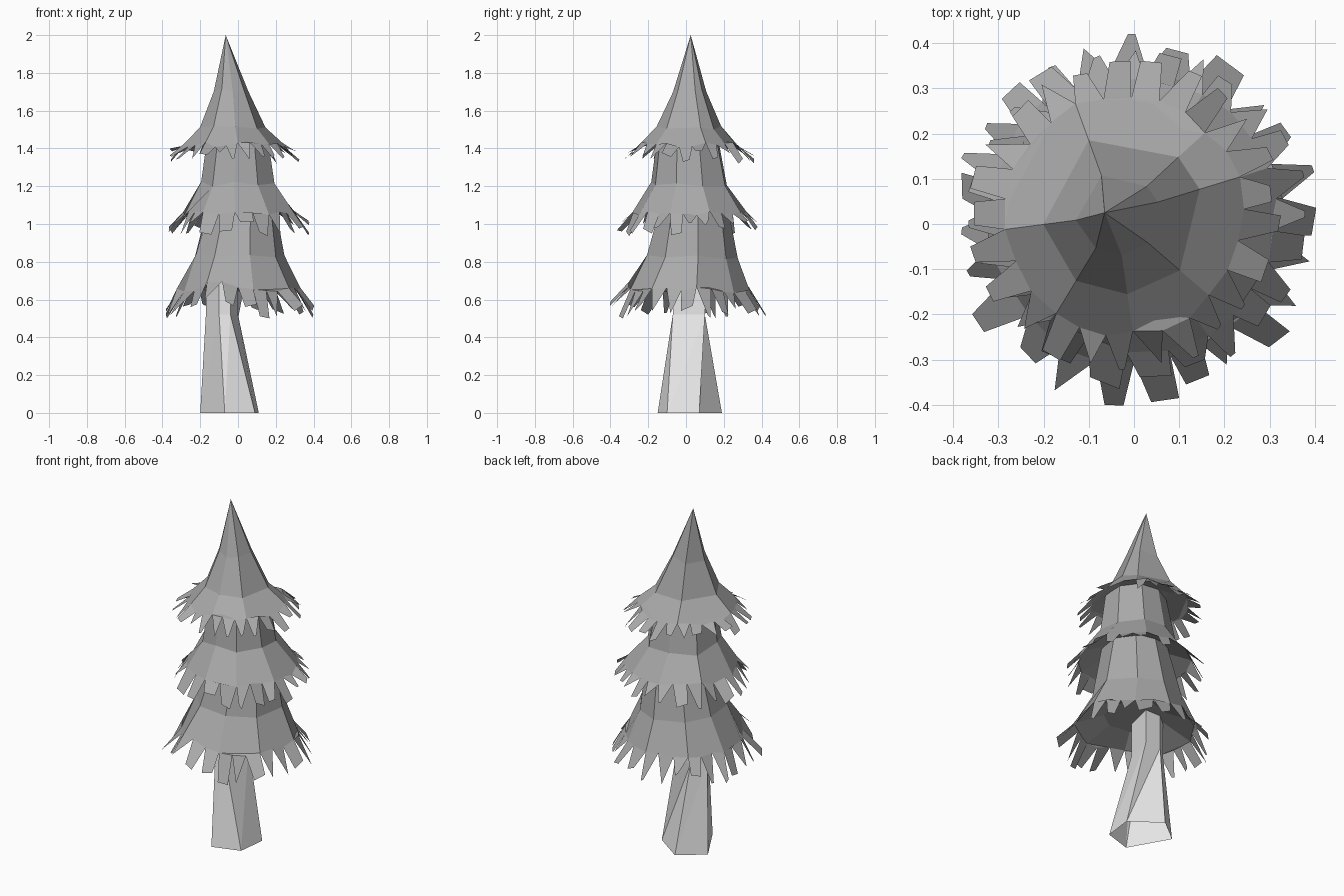
import bpy, bmesh, random
from math import sin, cos, pi, exp, radians
from mathutils import Vector

random.seed(11)
if "Cube" in bpy.data.objects:
    bpy.data.objects.remove(bpy.data.objects["Cube"])


def material(name, value):
    mat = bpy.data.materials.new(name)
    mat.use_nodes = True
    colour = (value, value, value, 1)
    mat.diffuse_color = colour
    mat.node_tree.nodes["Principled BSDF"].inputs["Base Color"].default_value = colour
    return mat


foliage = material("foliage grey", 0.4)
bark = material("bark pale grey", 0.8)


def finish(name, bm, mat):
    mesh = bpy.data.meshes.new(name)
    bm.to_mesh(mesh)
    bm.free()
    mesh.materials.append(mat)
    obj = bpy.data.objects.new(name, mesh)
    bpy.context.collection.objects.link(obj)
    return obj


def jitter(amount):
    return random.uniform(-amount, amount)


def polar(x, y, r, a, z):
    return Vector((x + r * cos(a), y + r * sin(a), z))


def bridge(bm, upper, lower):
    n = len(upper)
    for i in range(n):
        j = (i + 1) % n
        bm.faces.new((upper[i], lower[i], lower[j], upper[j]))


def branch_tier(name, degrees, rings, eave, tips, cap, apex=None, lift=0):
    """Faceted skirt: rings from the top down, a jagged fringe and a hollow underside."""
    bm = bmesh.new()
    angles = [radians(d) for d in degrees]
    sides = len(angles)

    def raised(a):  # one bough on the front is held higher than the rest
        d = (a - radians(246) + pi) % (2 * pi) - pi
        return lift * exp(-(d / 0.3) ** 2)

    # Upper rings
    rows = []
    for x, y, r, z in rings:
        rows.append([bm.verts.new(polar(x, y, r * (1 + jitter(0.04)), a, z + jitter(0.015)))
                     for a in angles])
    for upper, lower in zip(rows, rows[1:]):
        bridge(bm, upper, lower)
    if apex:
        top = bm.verts.new(apex)
        for i in range(sides):
            bm.faces.new((top, rows[0][i], rows[0][(i + 1) % sides]))
    else:
        bm.faces.new(rows[0])

    # Eave edge, divided into notches according to the width of each side
    x, y, r, z = eave
    notches, spans, starts = [], [], []
    for i in range(sides):
        width = (angles[(i + 1) % sides] - angles[i]) % (2 * pi)
        teeth = max(1, round(width / radians(14.5)))
        starts.append(len(notches))
        for k in range(teeth):
            a = angles[i] + width * k / teeth
            spans.append(a + width / teeth / 2)
            notches.append(bm.verts.new(polar(x, y, r * (1 + jitter(0.03)), a,
                                              z + jitter(0.015) + raised(a))))
    count = len(notches)
    ends = starts[1:] + [count]

    # Outer slope, and inner slope running up to a flat centre
    inner = [bm.verts.new(polar(x, y, cap[0], a, cap[1])) for a in angles]
    for i in range(sides):
        j = (i + 1) % sides
        edge = [notches[k % count] for k in range(starts[i], ends[i] + 1)]
        bm.faces.new([rows[-1][i]] + edge + [rows[-1][j]])
        bm.faces.new([inner[j]] + edge[::-1] + [inner[i]])
    bm.faces.new(inner[::-1])

    # Jagged needles, pointed or blunt
    for i in range(count):
        a, b = notches[i], notches[(i + 1) % count]
        tip = polar(x, y, tips[0] * random.uniform(0.94, 1.03), spans[i] + jitter(0.05),
                    tips[1] + jitter(0.035) + raised(spans[i]))
        half = (b.co - a.co) * random.choice((0, 0.1, 0.25, 0.38))
        if half.length < 0.001:
            bm.faces.new((a, bm.verts.new(tip), b))
        else:
            half.z += jitter(0.012)
            bm.faces.new((a, bm.verts.new(tip - half), bm.verts.new(tip + half), b))
    return finish(name, bm, foliage)


# Leaning, twisted, five-sided trunk, open at the foot
foot = [(-0.2, 0.08), (-0.07, -0.15), (0.09, -0.1), (0.11, 0.07), (-0.06, 0.19)]
neck = [(-0.17, 0.04), (-0.1, -0.07), (-0.04, -0.07), (0.0, 0.1), (-0.1, 0.1)]
bm = bmesh.new()
base = [bm.verts.new((x, y, 0)) for x, y in foot]
waist = [bm.verts.new((x, y, 0.52)) for x, y in neck]
head = [bm.verts.new((x, y, 0.75)) for x, y in neck]
for i in range(5):
    j = (i + 1) % 5
    bm.faces.new((base[i], base[j], waist[j]))
    bm.faces.new((base[i], waist[j], waist[i]))
bridge(bm, head, waist)
bm.faces.new(head)
finish("trunk", bm, bark)

# Three stacked tiers of branches
branch_tier("lower_branches", [8, 50, 85, 128, 165, 205, 240, 285, 325],
            [(0.02, 0.04, 0.175, 1.12), (0, 0.03, 0.245, 0.83)],
            (0, 0.01, 0.322, 0.65), (0.405, 0.54), (0.17, 0.72), lift=0.06)
branch_tier("middle_branches", [20, 62, 100, 145, 190, 230, 265, 300, 340],
            [(0, 0.01, 0.165, 1.46), (0, 0.02, 0.205, 1.21)],
            (0.01, 0.02, 0.3, 1.06), (0.37, 0.98), (0.18, 1.11))
branch_tier("top_branches", [18, 45, 113, 187, 236, 275, 317],
            [(-0.035, 0.02, 0.092, 1.71), (-0.03, 0.02, 0.178, 1.51)],
            (-0.025, 0.02, 0.265, 1.42), (0.345, 1.36), (0.17, 1.45),
            apex=(-0.065, 0.025, 2))
